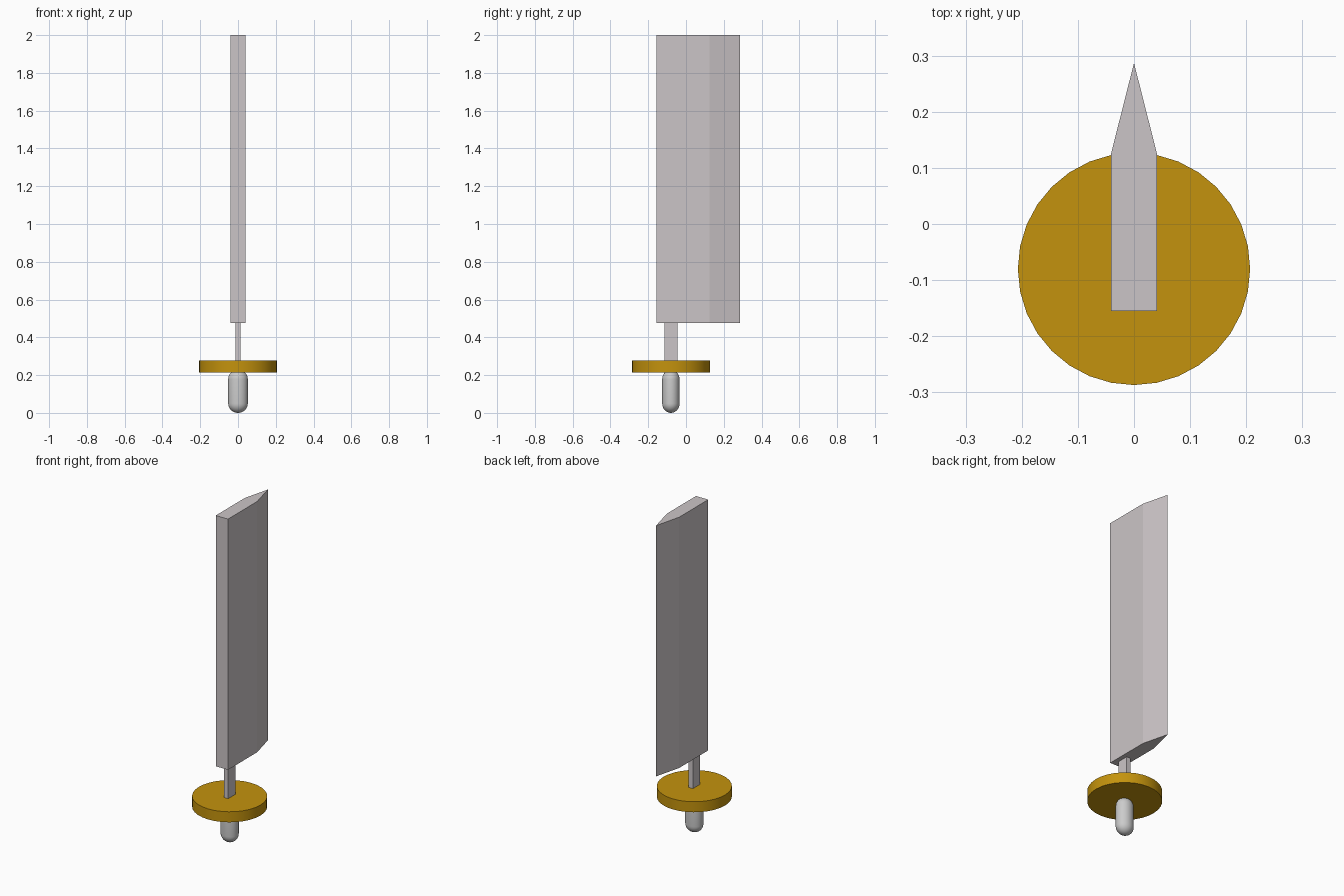
import bpy, bmesh, math

if "Cube" in bpy.data.objects:
    bpy.data.objects.remove(bpy.data.objects["Cube"])

AXIS_Y = -0.08  # handle and guard share this axis


def material(name, color):
    mat = bpy.data.materials.new(name)
    mat.diffuse_color = color
    mat.use_nodes = True
    mat.node_tree.nodes["Principled BSDF"].inputs["Base Color"].default_value = mat.diffuse_color
    return mat


def add_object(name, bm, mat=None, smooth=False):
    bmesh.ops.recalc_face_normals(bm, faces=bm.faces)
    mesh = bpy.data.meshes.new(name)
    bm.to_mesh(mesh)
    bm.free()
    obj = bpy.data.objects.new(name, mesh)
    bpy.context.collection.objects.link(obj)
    if mat:
        mesh.materials.append(mat)
    if smooth:
        bpy.ops.object.select_all(action='DESELECT')
        obj.select_set(True)
        bpy.context.view_layer.objects.active = obj
        bpy.ops.object.shade_smooth_by_angle(angle=math.radians(40))
    return obj


def prism(name, outline, z0, z1, mat):
    """Extrude an xy outline from z0 up to z1."""
    bm = bmesh.new()
    face = bm.faces.new([bm.verts.new((x, y, z0)) for x, y in outline])
    top = bmesh.ops.extrude_face_region(bm, geom=[face])["geom"]
    verts = [v for v in top if isinstance(v, bmesh.types.BMVert)]
    bmesh.ops.translate(bm, verts=verts, vec=(0, 0, z1 - z0))
    return add_object(name, bm, mat)


def lathe(name, rings, sides, rx=1.0, ry=1.0, mat=None):
    """Stack (radius, z) rings around the handle axis and cap both ends."""
    bm = bmesh.new()
    loops = []
    for r, z in rings:
        angles = [2 * math.pi * i / sides for i in range(sides)]
        loops.append([bm.verts.new((r * rx * math.cos(a),
                                    AXIS_Y + r * ry * math.sin(a), z)) for a in angles])
    for low, high in zip(loops, loops[1:]):
        for i in range(sides):
            j = (i + 1) % sides
            bm.faces.new((low[i], low[j], high[j], high[i]))
    bm.faces.new(loops[0])
    bm.faces.new(loops[-1])
    return add_object(name, bm, mat, smooth=True)


steel = material("steel", (0.60, 0.56, 0.57, 1))
gold = material("gold", (0.55, 0.29, 0.004, 1))

# Single-edged blade: thick spine in front, wedge edge at the back
prism("blade", [(-0.041, -0.155), (0.041, -0.155), (0.041, 0.125),
                (0, 0.287), (-0.041, 0.125)], 0.475, 2.0, steel)

# Narrow tang between blade and guard
prism("tang", [(-0.014, -0.115), (0.014, -0.115),
               (0.014, -0.046), (-0.014, -0.046)], 0.25, 0.475, steel)

# Round guard
lathe("guard", [(0.207, 0.213), (0.207, 0.277)], 32, mat=gold)

# Capsule grip, slightly wider across x
steps, cap, top = 8, 0.05, 0.228
arc = [math.radians(4 + 86 * i / steps) for i in range(steps + 1)]
bottom = [(math.sin(a), cap - cap * math.cos(a)) for a in arc]
rings = bottom + [(r, top - z) for r, z in reversed(bottom)]
lathe("grip", rings, 32, rx=0.052, ry=0.046)
